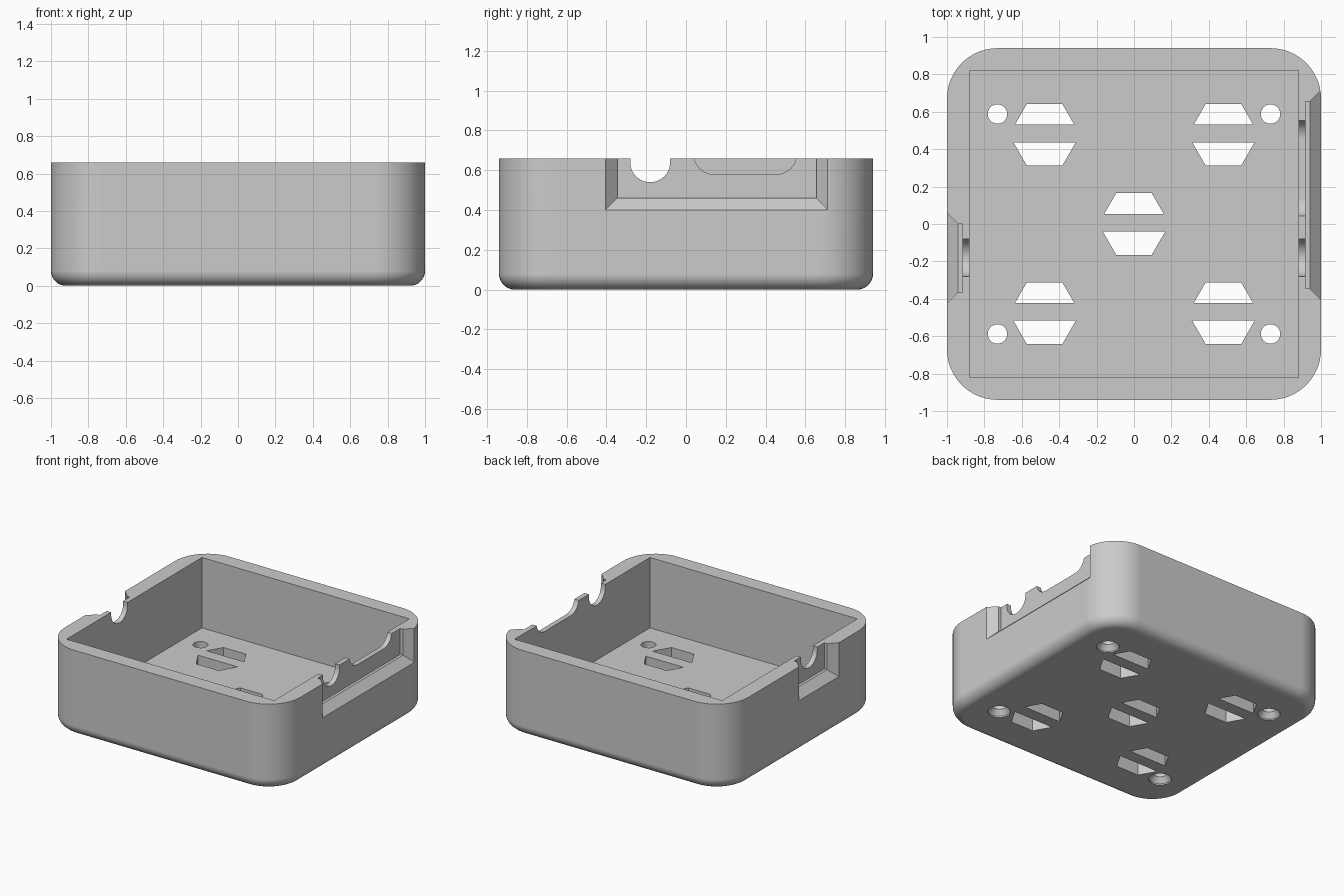
import bpy, bmesh
from math import cos, sin, pi, radians, sqrt

if "Cube" in bpy.data.objects:
    bpy.data.objects.remove(bpy.data.objects["Cube"], do_unlink=True)

HX, HY, H = 1.0, 0.94, 0.66      # outer half sizes and height
WALL, FLOOR, TOP = 0.12, 0.12, 0.8

grey = bpy.data.materials.new("plain grey")
grey.use_nodes = True
colour = (0.6, 0.6, 0.6, 1)
grey.diffuse_color = colour
grey.node_tree.nodes["Principled BSDF"].inputs["Base Color"].default_value = colour


def to_object(bm, name):
    bmesh.ops.recalc_face_normals(bm, faces=bm.faces)
    mesh = bpy.data.meshes.new(name)
    bm.to_mesh(mesh)
    bm.free()
    mesh.materials.append(grey)
    ob = bpy.data.objects.new(name, mesh)
    bpy.context.collection.objects.link(ob)
    return ob


def loft(rings, name):
    """Closed solid through matching rings of points."""
    bm = bmesh.new()
    loops = [[bm.verts.new(p) for p in ring] for ring in rings]
    bm.faces.new(loops[0])
    bm.faces.new(loops[-1])
    for a, b in zip(loops, loops[1:]):
        for i in range(len(a)):
            j = (i + 1) % len(a)
            bm.faces.new((a[i], a[j], b[j], b[i]))
    return to_object(bm, name)


def make_block(name, x, y, z0, z1):
    return loft([[(-x, -y, z), (x, -y, z), (x, y, z), (-x, y, z)] for z in (z0, z1)], name)


def make_body():
    bm = bmesh.new()
    bmesh.ops.create_cube(bm, size=1)
    for v in bm.verts:
        v.co = (v.co.x * 2 * HX, v.co.y * 2 * HY, (v.co.z + 0.5) * H)

    def bevel(test, size, steps):
        edges = [e for e in bm.edges if test(*(v.co.z for v in e.verts))]
        bmesh.ops.bevel(bm, geom=edges, offset=size, segments=steps,
                        profile=0.5, affect='EDGES')
    bevel(lambda a, b: abs(a - b) > 0.1, 0.27, 14)         # upright corners
    bevel(lambda a, b: max(a, b) < 0.001, 0.08, 8)         # bottom rim
    return to_object(bm, "case_body")


def make_recess(side, y0, y1, name):
    """Side pocket with flared edges, open at the top."""
    def ring(x, grow):
        a, b, z = y0 - grow, y1 + grow, 0.46 - grow
        return [(side * x, a, z), (side * x, b, z), (side * x, b, TOP), (side * x, a, TOP)]
    return loft([ring(0.918, 0), ring(0.94, 0), ring(1.02, 0.08)], name)


def make_notch(y0, y1, bottom, r, x0, x1, name):
    """U shaped cut running along x."""
    steps = 12
    arc = [i * pi / 2 / steps for i in range(steps + 1)]
    left = [(y0 + r - r * cos(a), bottom + r - r * sin(a)) for a in arc]
    right = [(y1 - r + r * sin(a), bottom + r - r * cos(a)) for a in arc]
    if y1 - y0 < 2 * r + 0.001:
        right = right[1:]
    outline = [(y0, TOP)] + left + right + [(y1, TOP)]
    return loft([[(x, y, z) for y, z in outline] for x in (x0, x1)], name)


def make_vent(cx, cy, bar_edge, sign):
    """Half of a hexagonal opening, on one side of its cross bar."""
    r = 0.19
    wide, flat = r - bar_edge / sqrt(3), r * sqrt(3) / 2
    outline = [(-wide, bar_edge), (wide, bar_edge), (r / 2, flat), (-r / 2, flat)]
    return loft([[(cx + x, cy + sign * y, z) for x, y in outline]
                 for z in (-0.05, FLOOR + 0.05)], "vent_cutter")


def make_screw_hole(cx, cy):
    """Through hole, countersunk from below."""
    n = 32
    rings = [[(cx + r * cos(2 * pi * i / n), cy + r * sin(2 * pi * i / n), z) for i in range(n)]
             for r, z in ((0.08, -0.03), (0.08, 0.01), (0.052, 0.05), (0.052, FLOOR + 0.05))]
    return loft(rings, "screw_cutter")


body = make_body()
cutters = [
    make_block("cavity_cutter", HX - WALL, HY - WALL, FLOOR, TOP),
    make_recess(1, -0.345, 0.655, "left_recess_cutter"),
    make_recess(-1, -0.365, 0.0, "right_recess_cutter"),
    make_notch(-0.28, -0.08, 0.54, 0.1, -0.95, 0.95, "round_notch_cutter"),
    make_notch(0.04, 0.555, 0.58, 0.1, 0.8, 0.95, "wide_notch_cutter"),
]
# Floor vents and screw holes
signs = [(sx, sy) for sx in (-1, 1) for sy in (-1, 1)]
for sx, sy in [(0, 0)] + signs:
    cutters.append(make_vent(sx * 0.478, sy * 0.477, 0.054, 1))
    cutters.append(make_vent(sx * 0.478, sy * 0.477, 0.04, -1))
cutters += [make_screw_hole(sx * 0.73, sy * 0.588) for sx, sy in signs]

# Cut everything out of the body
bpy.ops.object.select_all(action='DESELECT')
body.select_set(True)
bpy.context.view_layer.objects.active = body
for cutter in cutters:
    cutter.hide_render = True
    mod = body.modifiers.new("cut", 'BOOLEAN')
    mod.operation, mod.solver, mod.object = 'DIFFERENCE', 'EXACT', cutter
    bpy.ops.object.modifier_apply(modifier=mod.name)
    bpy.data.objects.remove(cutter, do_unlink=True)

bpy.ops.object.shade_smooth_by_angle(angle=radians(30))
weighted = body.modifiers.new("clean shading", 'WEIGHTED_NORMAL')
weighted.keep_sharp = True
